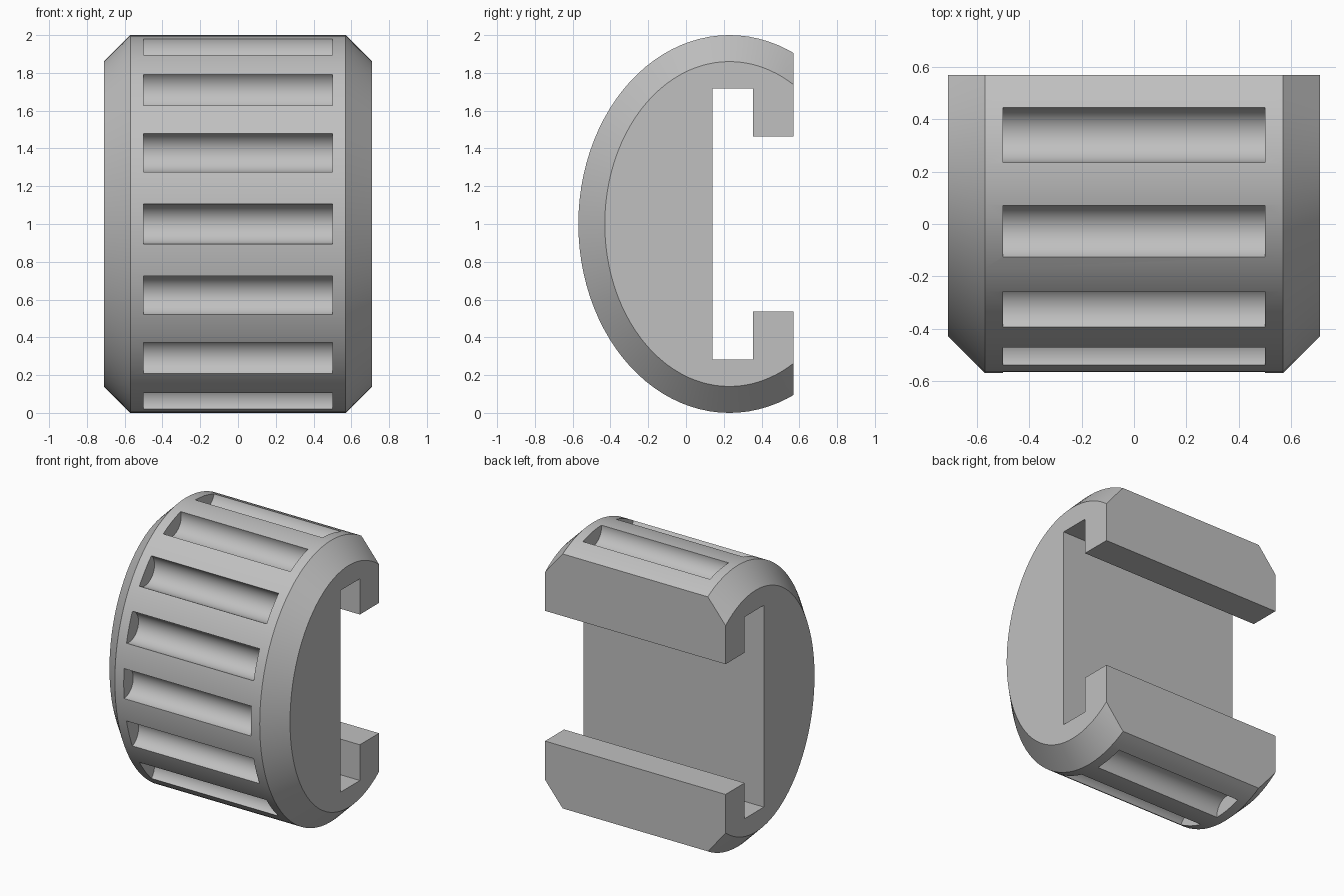
import bpy, bmesh
from math import sin, cos, pi, radians

cube = bpy.data.objects.get("Cube")
if cube:
    bpy.data.objects.remove(cube, do_unlink=True)

grey = bpy.data.materials.new("plain grey")
grey.use_nodes = True
colour = (0.53, 0.53, 0.53, 1)
grey.diffuse_color = colour
grey.node_tree.nodes["Principled BSDF"].inputs["Base Color"].default_value = colour

CY, CZ = 0.23, 1.0        # centre of the oval
RY, RZ = 0.80, 1.0        # oval radii
BEVEL = 0.14
HALF, BACK = 0.71, 0.57   # half width, flat back plane


def loft(bm, rings):
    """Skin closed (x, [(y, z), ...]) rings along x and cap both ends."""
    loops = [[bm.verts.new((x, y, z)) for y, z in pts] for x, pts in rings]
    for a, b in zip(loops, loops[1:]):
        for i in range(len(a)):
            j = (i + 1) % len(a)
            bm.faces.new((a[i], a[j], b[j], b[i]))
    bm.faces.new(loops[0])
    bm.faces.new(loops[-1])


def oval(cy, cz, ry, rz, n):
    return [(cy + ry * cos(2 * pi * i / n), cz + rz * sin(2 * pi * i / n)) for i in range(n)]


def add_object(name, bm):
    bmesh.ops.recalc_face_normals(bm, faces=bm.faces)
    mesh = bpy.data.meshes.new(name)
    bm.to_mesh(mesh)
    bm.free()
    mesh.materials.append(grey)
    obj = bpy.data.objects.new(name, mesh)
    bpy.context.collection.objects.link(obj)
    return obj


# Bevelled oval body, sliced flat at the back
bm = bmesh.new()
outer = oval(CY, CZ, RY, RZ, 96)
inner = oval(CY, CZ, RY - BEVEL, RZ - BEVEL, 96)
loft(bm, [(-HALF, inner), (BEVEL - HALF, outer), (HALF - BEVEL, outer), (HALF, inner)])
bmesh.ops.bisect_plane(bm, geom=bm.verts[:] + bm.edges[:] + bm.faces[:],
                       plane_co=(0, BACK, 0), plane_no=(0, 1, 0), clear_outer=True)
bmesh.ops.holes_fill(bm, edges=[e for e in bm.edges if e.is_boundary])
body = add_object("grip_body", bm)

# T-shaped slot running through the back
bm = bmesh.new()
half_slot = [(0.14, 0.717), (0.355, 0.717), (0.355, 0.463), (0.8, 0.463)]
slot = [(y, CZ + h) for y, h in half_slot] + [(y, CZ - h) for y, h in reversed(half_slot)]
loft(bm, [(-1, slot), (1, slot)])
slot_cutter = add_object("slot_cutter", bm)

# Finger grooves spaced around the front
bm = bmesh.new()
side = (67.7, 44.5, 19, -8)
for angle in [90] + [a for a in side] + [180 - a for a in side]:
    t = radians(angle)
    ring = oval(CY - RY * sin(t), CZ + RZ * cos(t), 0.107, 0.107, 40)
    loft(bm, [(-0.5, ring), (0.5, ring)])
groove_cutter = add_object("groove_cutter", bm)

# Cut the slot and grooves, then discard the cutters
bpy.context.view_layer.objects.active = body
for cutter in (slot_cutter, groove_cutter):
    cutter.hide_render = True
    mod = body.modifiers.new(cutter.name, 'BOOLEAN')
    mod.operation = 'DIFFERENCE'
    mod.solver = 'EXACT'
    mod.object = cutter
    bpy.ops.object.modifier_apply(modifier=mod.name)
    bpy.data.objects.remove(cutter, do_unlink=True)

bpy.ops.object.select_all(action='DESELECT')
body.select_set(True)
bpy.ops.object.shade_smooth_by_angle(angle=radians(25))
